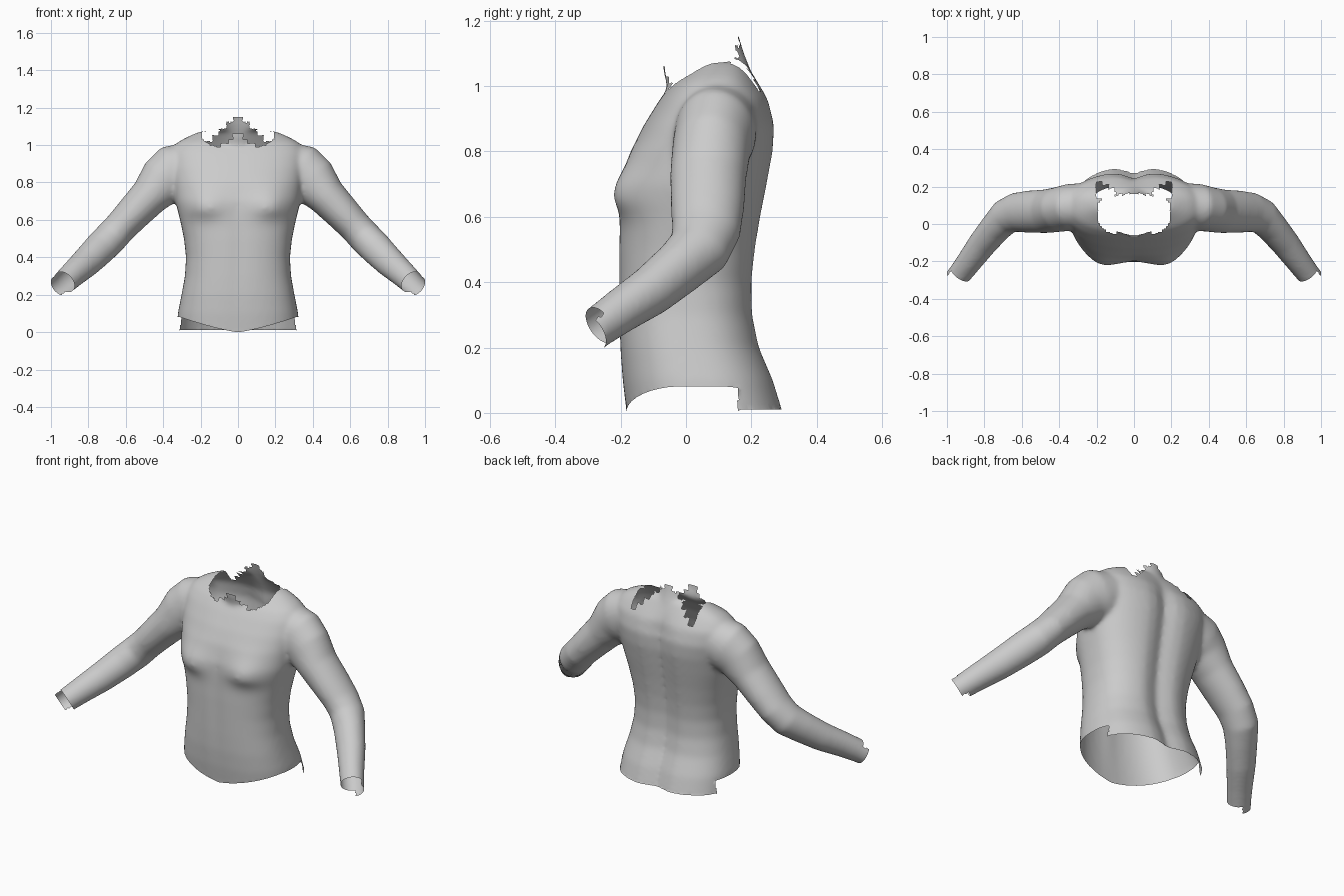
import bpy, bmesh, math
from mathutils import Vector

if "Cube" in bpy.data.objects:
    bpy.data.objects.remove(bpy.data.objects["Cube"])

SEG = 48

# height, half width, front y, back y
TORSO = [(-0.10, .335, -.17, .335), (0.0, .330, -.182, .305), (.10, .322, -.195, .275),
         (.20, .302, -.203, .232), (.30, .284, -.206, .212), (.40, .278, -.207, .210),
         (.50, .289, -.207, .220), (.60, .310, -.204, .236), (.70, .335, -.198, .255),
         (.80, .350, -.170, .273), (.88, .362, -.130, .277), (.96, .362, -.080, .256),
         (1.01, .330, -.042, .225), (1.04, .280, .000, .205), (1.07, .210, .04, .185),
         (1.085, .13, .06, .16)]
NECK = [(.93, .16, -.06, .22), (1.0, .14, -.058, .212), (1.05, .125, -.070, .198),
        (1.10, .115, -.074, .178), (1.16, .105, -.076, .160), (1.22, .10, -.07, .15)]
# centre, radius across, radius along y
ARM = [((.25, .10, .89), .13, .12), ((.34, .09, .855), .150, .125),
       ((.40, .078, .81), .135, .120), ((.474, .068, .725), .105, .117),
       ((.56, .066, .635), .095, .113), ((.63, .062, .56), .088, .106),
       ((.685, .040, .50), .090, .096), ((.74, -.020, .445), .088, .082),
       ((.81, -.105, .375), .081, .075), ((.88, -.20, .312), .071, .067),
       ((.927, -.262, .268), .065, .063), ((1.0, -.355, .20), .062, .060)]
WRIST = Vector((.927, -.262, .268))
FOREARM = Vector((.53, -.68, -.50)).normalized()


def lerp_row(rows, z):
    for a, b in zip(rows, rows[1:]):
        if z <= b[0]:
            t = (z - a[0]) / (b[0] - a[0])
            return [p + (q - p) * t for p, q in zip(a, b)]
    return list(rows[-1])


def bump(v, centre, width):
    return math.exp(-((v - centre) / width) ** 2)


def body_ring(row, n, relief=False):
    z, w, front, back = row
    cy, ry, ring = (front + back) / 2, (back - front) / 2, []
    for i in range(SEG):
        a = 2 * math.pi * i / SEG
        c, s = math.cos(a), math.sin(a)
        x = w * math.copysign(abs(c) ** (2 / n), c)
        y = cy + ry * math.copysign(abs(s) ** (2 / n), s)
        if relief and s < 0:      # chest and shallow midline of the belly
            rise = bump(z, .665, .055 if z < .665 else .10)
            y -= .040 * rise * bump(abs(x), .18, .10)
            y += .006 * bump(x, 0, .04) * bump(z, .45, .3)
        elif relief:              # spine groove
            y -= .034 * bump(x, 0, .06) * min(1, max(0, (1.06 - z) / .15))
        ring.append(Vector((x, y, z)))
    return ring


def arm_rings(side):
    pts = [Vector(p[0]) for p in ARM]
    rings = []
    for i, (p, r, ry) in enumerate(ARM):
        t = (pts[min(i + 1, len(pts) - 1)] - pts[max(i - 1, 0)]).normalized()
        u = t.cross(Vector((0, 1, 0))).normalized()
        v = t.cross(u)
        ring = [pts[i] + u * r * math.cos(a) + v * ry * math.sin(a)
                for a in (2 * math.pi * k / SEG for k in range(SEG))]
        rings.append([Vector((side * q.x, q.y, q.z)) for q in ring])
    return rings


def loft(bm, rings):
    vs = [[bm.verts.new(p) for p in ring] for ring in rings]
    faces = [bm.faces.new((a[k], a[(k + 1) % SEG], b[(k + 1) % SEG], b[k]))
             for a, b in zip(vs, vs[1:]) for k in range(SEG)]
    faces += [bm.faces.new(vs[0]), bm.faces.new(vs[-1])]
    bmesh.ops.recalc_face_normals(bm, faces=faces)


# Closed torso, neck and arm volumes
bm = bmesh.new()
levels = [-.1 + 1.185 * i / 70 for i in range(71)]
loft(bm, [body_ring(lerp_row(TORSO, z), 2.45, True) for z in levels])
loft(bm, [body_ring(r, 2) for r in NECK])
for side in (1, -1):
    loft(bm, arm_rings(side))
mesh = bpy.data.meshes.new("body_volume")
bm.to_mesh(mesh)
bm.free()
body = bpy.data.objects.new("upper_body", mesh)
bpy.context.collection.objects.link(body)

# Fuse the volumes into one soft skin
remesh = body.modifiers.new("fuse", 'REMESH')
remesh.mode = 'VOXEL'
remesh.voxel_size = .011
soften = body.modifiers.new("soften", 'SMOOTH')
soften.factor = .5
soften.iterations = 14
skin = bpy.data.meshes.new_from_object(
    body.evaluated_get(bpy.context.evaluated_depsgraph_get()))
body.modifiers.clear()
body.data = skin
skin.name = "upper_body"


def hem(p):
    if p.y > .16:
        return .01
    t = min(1, abs(p.x) / .31)
    return .08 * t ** 1.3


def cuff(p):
    # distance past the wrist, with a longer tab on the outer side
    q = Vector((abs(p.x), p.y, p.z)) - WRIST
    outer = q.dot(Vector((.7, .72, -.2)))
    return q.dot(FOREARM) - (.04 if outer > .035 else 0)


def collar_cut(p):
    if p.z < .95 or abs(p.x) > .2:
        return False
    x = abs(p.x)
    if p.y > .14:                 # stepped flap at the back
        return p.z > 1.155 - .034 * math.floor((x + .012) / .037)
    if p.y < -.025 and x < .09:   # small torn edge at the front
        return p.z > (1.06 if x < .03 else 1.025 if x < .055 else 1.01)
    return (x / .195) ** 2.6 + (abs(p.y - .06) / .125) ** 2.6 < 1 or p.z > 1.075


# Open the hem, the wrists and the neck
bm = bmesh.new()
bm.from_mesh(skin)
gone = []
for f in bm.faces:
    p = f.calc_center_median()
    at_hem = p.z < .15 and abs(p.x) < .4 and p.z < hem(p)
    at_cuff = abs(p.x) > .8 and cuff(p) > 0
    if at_hem or at_cuff or collar_cut(p):
        gone.append(f)
bmesh.ops.delete(bm, geom=gone, context='FACES')

# Keep only the main skin, without loose scraps
bm.verts.ensure_lookup_table()
seen, stack = set(), [min(bm.verts, key=lambda v: (v.co - Vector((0, -.2, .4))).length)]
while stack:
    v = stack.pop()
    if v not in seen:
        seen.add(v)
        stack += [e.other_vert(v) for e in v.link_edges]
bmesh.ops.delete(bm, geom=[v for v in bm.verts if v not in seen], context='VERTS')

# Trim the cut edges clean
for v in [v for v in bm.verts if v.is_boundary]:
    p = v.co
    if abs(p.x) > .8:
        d = cuff(p)
        if abs(d) < .015:
            s = math.copysign(1, p.x)
            p -= Vector((FOREARM.x * s, FOREARM.y, FOREARM.z)) * d
    elif p.z < .15 and abs(p.z - hem(p)) < .02:
        p.z = hem(p)
bm.to_mesh(skin)
bm.free()

# Smooth grey skin
mat = bpy.data.materials.new("light_grey")
mat.diffuse_color = (.6, .6, .6, 1)
mat.use_nodes = True
mat.node_tree.nodes["Principled BSDF"].inputs["Base Color"].default_value = mat.diffuse_color
skin.materials.clear()
skin.materials.append(mat)
bpy.context.view_layer.objects.active = body
body.select_set(True)
bpy.ops.object.shade_smooth_by_angle(angle=math.radians(50))
